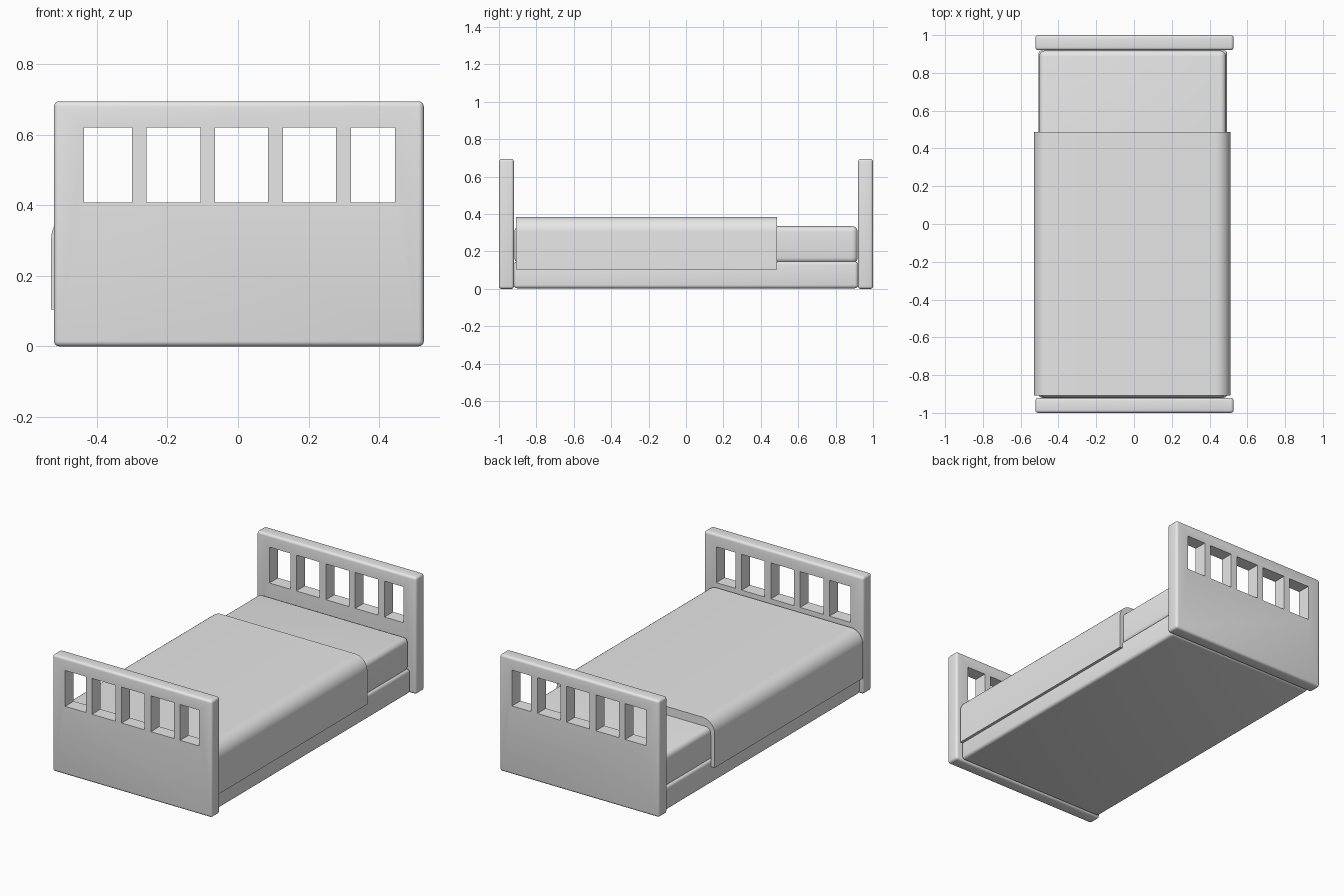
import bpy, bmesh
from math import sin, cos, pi, radians

cube = bpy.data.objects.get("Cube")
if cube:
    bpy.data.objects.remove(cube, do_unlink=True)

grey = bpy.data.materials.new("plain_grey")
grey.use_nodes = True
grey.diffuse_color = (0.8, 0.8, 0.8, 1)
grey.node_tree.nodes["Principled BSDF"].inputs["Base Color"].default_value = (0.8, 0.8, 0.8, 1)


def activate(ob):
    bpy.ops.object.select_all(action='DESELECT')
    ob.select_set(True)
    bpy.context.view_layer.objects.active = ob


def finish(ob):
    activate(ob)
    bpy.ops.object.shade_smooth_by_angle(angle=radians(35))


def box(name, x, y, z, bevel=0.0, segments=4):
    """Box from (min, max) ranges, with optional rounded edges."""
    centre = [(a + b) / 2 for a, b in (x, y, z)]
    bpy.ops.mesh.primitive_cube_add(size=1, location=centre)
    ob = bpy.context.object
    ob.name = name
    ob.scale = [b - a for a, b in (x, y, z)]
    bpy.ops.object.transform_apply(location=True, rotation=False, scale=True)
    ob.data.materials.append(grey)
    if bevel:
        mod = ob.modifiers.new("round", 'BEVEL')
        mod.width, mod.segments = bevel, segments
        bpy.ops.object.modifier_apply(modifier=mod.name)
    return ob


# Head and foot boards
board_x, board_z = (-0.522, 0.527), (0, 0.695)
headboard = box("headboard", board_x, (0.92, 1.0), board_z, 0.015)
footboard = box("footboard", board_x, (-1.0, -0.92), board_z, 0.015)

# Window openings cut through both boards
openings = [(-0.437, -0.30), (-0.26, -0.107), (-0.065, 0.085), (0.127, 0.278), (0.32, 0.445)]
for span in openings:
    cutter = box("opening_cutter", span, (-1.2, 1.2), (0.408, 0.621))
    cutter.hide_render = True
    for board in (headboard, footboard):
        activate(board)
        mod = board.modifiers.new("opening", 'BOOLEAN')
        mod.operation, mod.solver, mod.object = 'DIFFERENCE', 'EXACT', cutter
        bpy.ops.object.modifier_apply(modifier=mod.name)
    bpy.data.objects.remove(cutter, do_unlink=True)

# Bed base and mattress
base = box("bed_base", (-0.505, 0.493), (-0.92, 0.92), (0.003, 0.147), 0.018)
mattress = box("mattress", (-0.502, 0.487), (-0.918, 0.918), (0.138, 0.335), 0.03, 5)


# Blanket: an arch profile swept along the bed
def arch(half, top, radius, bottom, steps=10):
    right = [(half, bottom)]
    for i in range(steps + 1):
        a = i / steps * pi / 2
        right.append((half - radius + radius * cos(a), top - radius + radius * sin(a)))
    return right + [(-x, z) for x, z in reversed(right)]


outer = arch(0.52, 0.385, 0.08, 0.105)
inner = arch(0.495, 0.325, 0.04, 0.105)
bm = bmesh.new()
rings = [[bm.verts.new((px - 0.01, y, pz)) for px, pz in loop]
         for y in (-0.908, 0.487) for loop in (outer, inner)]
out_a, in_a, out_b, in_b = rings
for p, q in ((out_a, out_b), (in_a, in_b), (out_a, in_a), (out_b, in_b)):
    for i in range(len(p) - 1):
        bm.faces.new((p[i], p[i + 1], q[i + 1], q[i]))
for k in (0, -1):
    bm.faces.new((out_a[k], out_b[k], in_b[k], in_a[k]))
bmesh.ops.recalc_face_normals(bm, faces=bm.faces)
mesh = bpy.data.meshes.new("blanket")
bm.to_mesh(mesh)
bm.free()
blanket = bpy.data.objects.new("blanket", mesh)
bpy.context.collection.objects.link(blanket)
mesh.materials.append(grey)

for part in (headboard, footboard, base, mattress, blanket):
    finish(part)
